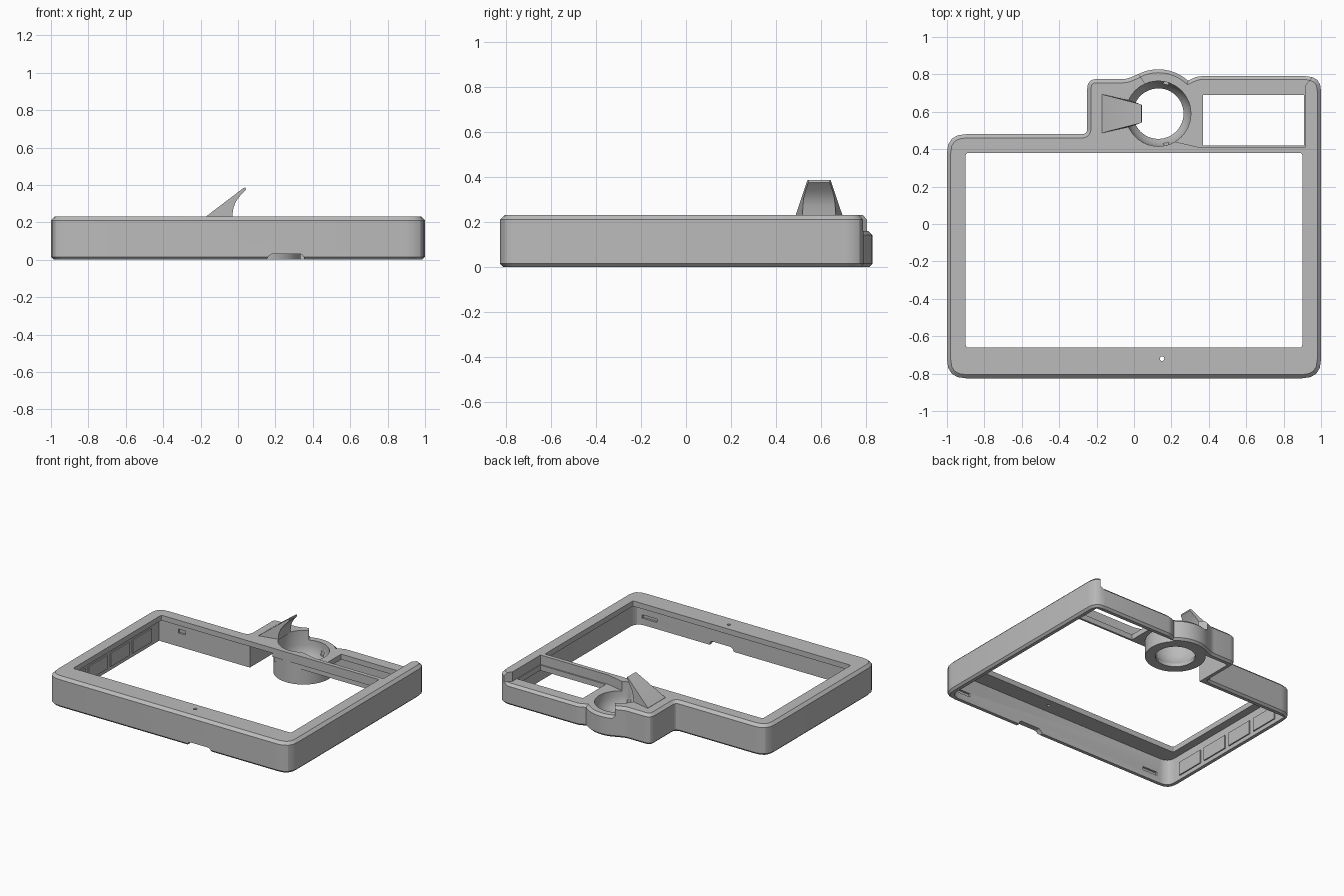
import bpy, bmesh
from math import cos, sin, radians, pi
from mathutils import Vector

if "Cube" in bpy.data.objects:
    bpy.data.objects.remove(bpy.data.objects["Cube"], do_unlink=True)

grey = bpy.data.materials.new("plain_grey")
grey.use_nodes = True
grey.diffuse_color = (0.5, 0.5, 0.5, 1)
grey.node_tree.nodes["Principled BSDF"].inputs["Base Color"].default_value = (0.5, 0.5, 0.5, 1)

TOP, DECK = 0.23, 0.16
CX, CY = 0.13, 0.59          # centre of the round socket


def loft(name, rings):
    """Closed solid through rings of equal length."""
    bm = bmesh.new()
    vs = [[bm.verts.new(p) for p in ring] for ring in rings]
    n = len(vs[0])
    for a, b in zip(vs, vs[1:]):
        for i in range(n):
            j = (i + 1) % n
            bm.faces.new((a[i], a[j], b[j], b[i]))
    bm.faces.new(vs[0])
    bm.faces.new(vs[-1])
    bmesh.ops.recalc_face_normals(bm, faces=bm.faces)
    me = bpy.data.meshes.new(name)
    bm.to_mesh(me)
    bm.free()
    me.materials.append(grey)
    ob = bpy.data.objects.new(name, me)
    bpy.context.collection.objects.link(ob)
    return ob


def prism(pts, z0, z1, name="cutter"):
    return loft(name, [[(x, y, z) for x, y in pts] for z in (z0, z1)])


def box(x0, x1, y0, y1, z0, z1, name="cutter"):
    return prism([(x0, y0), (x1, y0), (x1, y1), (x0, y1)], z0, z1, name)


def circle(x, y, r, n=48):
    return [(x + r * cos(2 * pi * i / n), y + r * sin(2 * pi * i / n)) for i in range(n)]


def rounded(corners, steps=4):
    """Polygon with each (x, y, radius) corner rounded."""
    out = []
    for i, (x, y, r) in enumerate(corners):
        p = Vector((x, y))
        if r == 0:
            out.append((x, y))
            continue
        a = p + (Vector(corners[i - 1][:2]) - p).normalized() * r
        b = p + (Vector(corners[(i + 1) % len(corners)][:2]) - p).normalized() * r
        for k in range(steps + 1):
            t = k / steps
            q = a * (1 - t) ** 2 + p * 2 * t * (1 - t) + b * t ** 2
            out.append((q.x, q.y))
    return out


def combine(ob, other, op="DIFFERENCE"):
    """Apply a boolean and drop the helper."""
    other.hide_render = True
    mod = ob.modifiers.new("bool", "BOOLEAN")
    mod.operation, mod.object, mod.solver = op, other, "EXACT"
    bpy.context.view_layer.update()
    dg = bpy.context.evaluated_depsgraph_get()
    me = bpy.data.meshes.new_from_object(ob.evaluated_get(dg))
    ob.modifiers.clear()
    ob.data = me
    bpy.data.objects.remove(other, do_unlink=True)


def chamfer(ob, test, width):
    bm = bmesh.new()
    bm.from_mesh(ob.data)
    bm.normal_update()
    edges = [e for e in bm.edges if test(e)]
    if edges:
        bmesh.ops.bevel(bm, geom=edges, offset=width, segments=1, affect="EDGES")
    bm.to_mesh(ob.data)
    bm.free()


def at_height(z):
    return lambda e: all(abs(v.co.z - z) < 1e-4 for v in e.verts)


def deck_rim(e):
    """Outer rear edge of the lowered deck."""
    if not at_height(DECK)(e) or len(e.link_faces) != 2:
        return False
    if min(v.co.y for v in e.verts) < 0.755:
        return False
    side = min(e.link_faces, key=lambda f: abs(f.normal.z))
    return abs(side.normal.z) < 0.1 and side.calc_center_median().z < DECK


# Outer body with chamfered rims
bulge = [(CX + 0.237 * cos(radians(a)), CY + 0.237 * sin(radians(a)), 0)
         for a in range(48, 125, 7)]
outline = rounded([(-1, -0.825, 0.1), (1, -0.825, 0.1), (1, 0.79, 0.08), (0.34, 0.79, 0.02)]
                  + bulge + [(-0.04, 0.775, 0.02), (-0.25, 0.775, 0.05),
                             (-0.25, 0.48, 0.03), (-1, 0.48, 0.1)])
frame = prism(outline, 0, TOP, "frame")
chamfer(frame, at_height(TOP), 0.02)
chamfer(frame, at_height(0), 0.015)

# Hollow underside: screen bay, rear rails, block and window bay
main_bay = [(-0.96, -0.785, 0.07), (0.96, -0.785, 0.07), (0.96, 0.38, 0), (-0.96, 0.38, 0)]
combine(frame, prism(rounded(main_bay), -0.1, 0.19))
for bay in [(-0.96, -0.21, 0.3, 0.44, 0.191),
            (-0.22, 0.96, 0.3, 0.405, 0.165),
            (-0.21, 0.02, 0.35, 0.735, 0.192),
            (0.0, 0.96, 0.36, 0.75, 0.12)]:
    combine(frame, box(*bay[:4], -0.1, bay[4]))

# Round socket wall
combine(frame, prism(circle(CX, CY, 0.205), 0.002, 0.2), "UNION")

# Lowered rear deck
low = [(0.02, 0.9), (0.02, 0.81), (0.06, 0.75), (CX, CY), (0.22, 0.44), (0.35, 0.41),
       (0.915, 0.41), (0.915, 0.74), (0.99, 0.83), (0.99, 0.9)]
combine(frame, prism(low, DECK, 0.4))
chamfer(frame, deck_rim, 0.018)

# Socket bowl
bowl = [(-0.1, 0.135), (0.025, 0.135), (0.05, 0.152), (0.08, 0.166), (0.12, 0.174), (0.4, 0.175)]
combine(frame, loft("cutter", [[(x, y, z) for x, y in circle(CX, CY, r)] for z, r in bowl]))
for y in (0.435, 0.745):
    combine(frame, prism(circle(0.17, y, 0.016, 12), 0.07, 0.13))

# Screen opening, rear window, pin hole, cable notch
opening = [(-0.9, -0.66, 0.015), (0.9, -0.66, 0.015), (0.9, 0.38, 0.015), (-0.9, 0.38, 0.015)]
combine(frame, prism(rounded(opening), -0.2, 0.4))
combine(frame, box(0.37, 0.91, 0.42, 0.69, -0.2, 0.4))
combine(frame, prism(circle(0.15, -0.72, 0.012, 16), 0.1, 0.4))
notch = [(0.14, -0.02), (0.36, -0.02), (0.35, 0.02), (0.335, 0.03), (0.18, 0.03), (0.165, 0.02)]
combine(frame, loft("cutter", [[(x, y, z) for x, z in notch] for y in (-0.9, -0.7)]))

# Shallow latch slots in the inner walls
for x in (-0.8, 0.85):
    combine(frame, box(x - 0.06, x + 0.06, -0.8, -0.77, 0.05, 0.075))
combine(frame, box(-0.8, -0.74, 0.43, 0.455, 0.1, 0.13))

# Thin pads along the inner right wall
for i in range(4):
    y = -0.66 + i * 0.26
    box(-0.965, -0.951, y, y + 0.22, 0.03, 0.13, f"wall_pad_{i + 1}")

# Pointed clip leaning over the socket
profile = [(-0.17, 0.222), (-0.17, 0.232), (0.03, 0.384), (0.04, 0.386), (0.042, 0.374),
           (0.01, 0.34), (-0.012, 0.31), (-0.025, 0.275), (-0.032, 0.222)]


def half_width(x):
    t = (x + 0.17) / 0.21
    return 0.103 - 0.025 * t - 0.03 * t * t


clip = loft("clip", [[(x, CY + s * half_width(x), z) for x, z in profile] for s in (-1, 1)])

# Smooth shading with sharp edges kept
for ob in bpy.context.scene.objects:
    ob.select_set(ob in (frame, clip))
bpy.context.view_layer.objects.active = frame
bpy.ops.object.shade_smooth_by_angle(angle=radians(28))
